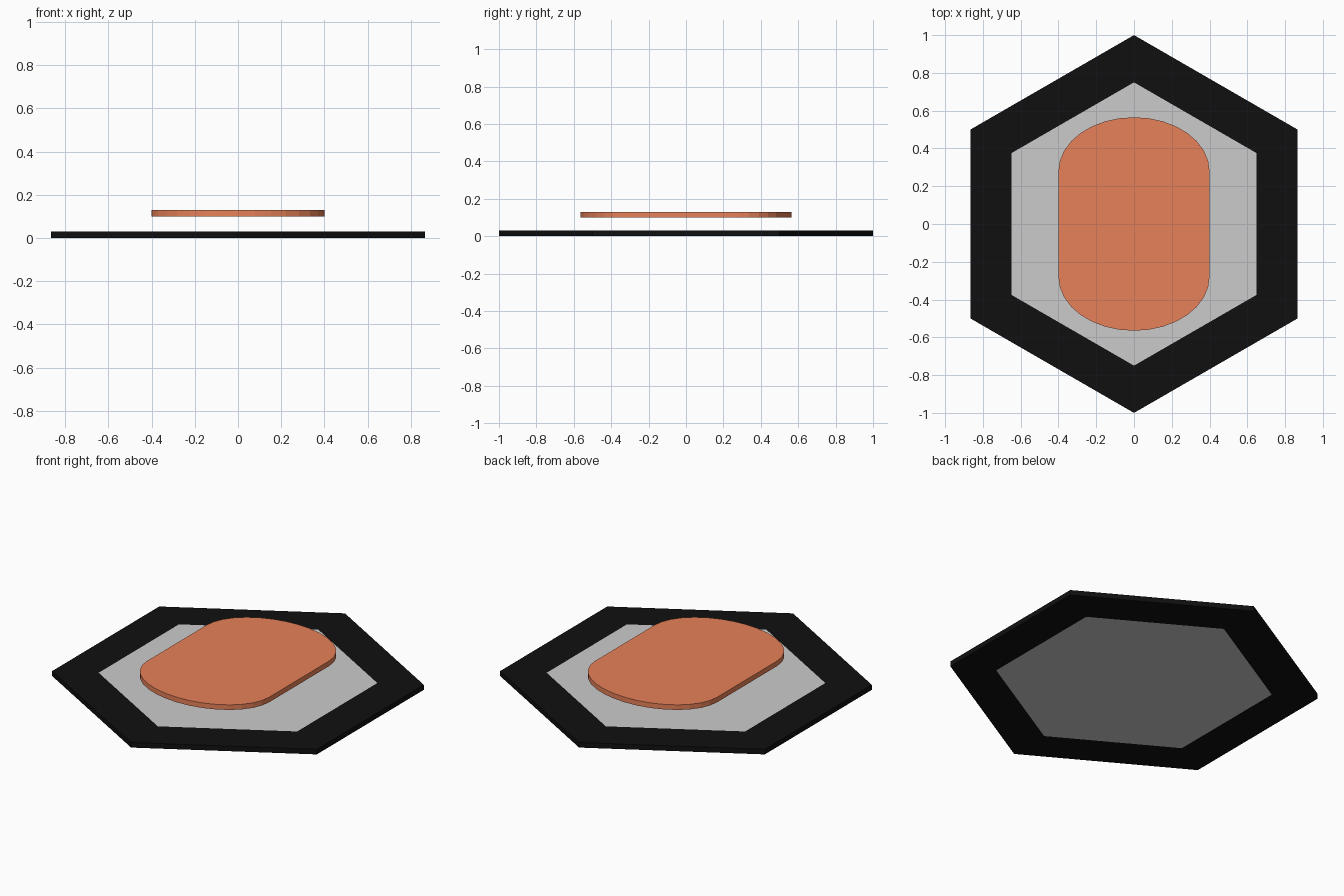
import bpy, bmesh
from math import sin, cos, pi

if "Cube" in bpy.data.objects:
    bpy.data.objects.remove(bpy.data.objects["Cube"])

THICK = 0.03


def material(name, rgb):
    mat = bpy.data.materials.new(name)
    mat.diffuse_color = (*rgb, 1)
    mat.use_nodes = True
    mat.node_tree.nodes["Principled BSDF"].inputs["Base Color"].default_value = mat.diffuse_color
    return mat


def finish(name, bm, mat=None):
    bmesh.ops.recalc_face_normals(bm, faces=bm.faces)
    mesh = bpy.data.meshes.new(name)
    bm.to_mesh(mesh)
    bm.free()
    obj = bpy.data.objects.new(name, mesh)
    bpy.context.collection.objects.link(obj)
    if mat:
        mesh.materials.append(mat)
    return obj


def plate(name, outline, z, mat=None):
    # Flat slab extruded upward from a closed outline
    bm = bmesh.new()
    face = bm.faces.new([bm.verts.new((x, y, z)) for x, y in outline])
    ext = bmesh.ops.extrude_face_region(bm, geom=[face], use_keep_orig=True)
    top = [v for v in ext["geom"] if isinstance(v, bmesh.types.BMVert)]
    bmesh.ops.translate(bm, verts=top, vec=(0, 0, THICK))
    return finish(name, bm, mat)


def hexagon(r):
    return [(r * cos(pi / 2 + i * pi / 3), r * sin(pi / 2 + i * pi / 3)) for i in range(6)]


def ring(name, outer, inner, mat):
    # Square-section frame between two matching outlines
    bm = bmesh.new()
    loops = [[bm.verts.new((x, y, z)) for x, y in o]
             for o, z in ((outer, 0), (outer, THICK), (inner, THICK), (inner, 0))]
    n = len(outer)
    for k in range(4):
        a, b = loops[k], loops[(k + 1) % 4]
        for i in range(n):
            j = (i + 1) % n
            bm.faces.new((a[i], a[j], b[j], b[i]))
    return finish(name, bm, mat)


black = material("black", (0.005, 0.005, 0.005))
orange = material("orange", (0.8, 0.22, 0.1))

# Hexagonal border with a flush grey panel inside
ring("hexagon_border", hexagon(1.0), hexagon(0.75), black)
plate("hexagon_panel", hexagon(0.75), 0)

# Floating pad: straight sides with half-ellipse ends
STEPS = 16
pad = []
for side in (1, -1):
    for i in range(STEPS + 1):
        t = pi * i / STEPS
        pad.append((side * 0.4 * cos(t), side * (0.28 + 0.285 * sin(t))))
plate("floating_pad", pad, 0.10, orange)
